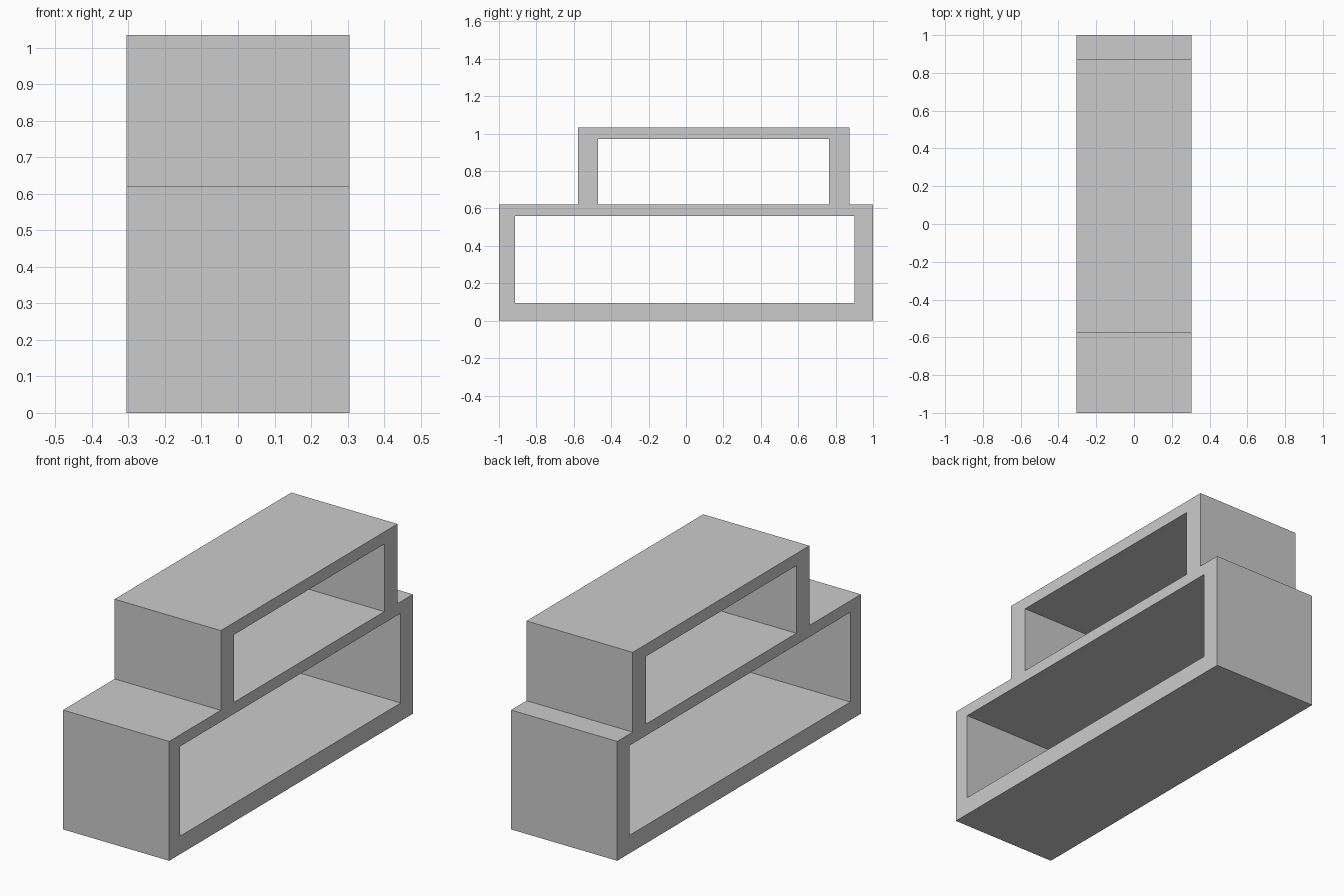
import bpy, bmesh
from math import radians

if "Cube" in bpy.data.objects:
    bpy.data.objects.remove(bpy.data.objects["Cube"])

HALF_DEPTH = 0.305

# Side profile (y, z): stepped outline with one rectangular opening per tier
outline = [(-1, 0), (1, 0), (1, 0.62), (0.873, 0.62), (0.873, 1.034),
           (-0.577, 1.034), (-0.577, 0.62), (-1, 0.62)]


def rect(y0, y1, z0, z1):
    return [(y0, z0), (y1, z0), (y1, z1), (y0, z1)]


lower_opening = rect(-0.913, 0.90, 0.094, 0.56)
upper_opening = rect(-0.47, 0.765, 0.62, 0.971)

# Filled 2D curve, extruded across the width
curve = bpy.data.curves.new("shelf_profile", "CURVE")
curve.dimensions = "2D"
curve.fill_mode = "BOTH"
curve.extrude = HALF_DEPTH
for loop in (outline, lower_opening, upper_opening):
    spline = curve.splines.new("POLY")
    spline.points.add(len(loop) - 1)
    for point, (y, z) in zip(spline.points, loop):
        point.co = (y, z, 0, 1)
    spline.use_cyclic_u = True

shelf = bpy.data.objects.new("stepped_shelf", curve)
bpy.context.collection.objects.link(shelf)
shelf.rotation_euler = (radians(90), 0, radians(90))
bpy.context.view_layer.objects.active = shelf
shelf.select_set(True)
bpy.ops.object.convert(target="MESH")
bpy.ops.object.transform_apply(location=False, rotation=True, scale=False)

# Weld the caps to the walls
bm = bmesh.new()
bm.from_mesh(shelf.data)
bmesh.ops.remove_doubles(bm, verts=bm.verts, dist=1e-4)
bmesh.ops.dissolve_degenerate(bm, edges=bm.edges, dist=1e-5)
bmesh.ops.recalc_face_normals(bm, faces=bm.faces)
for face in bm.faces:
    face.smooth = False
bm.to_mesh(shelf.data)
bm.free()
